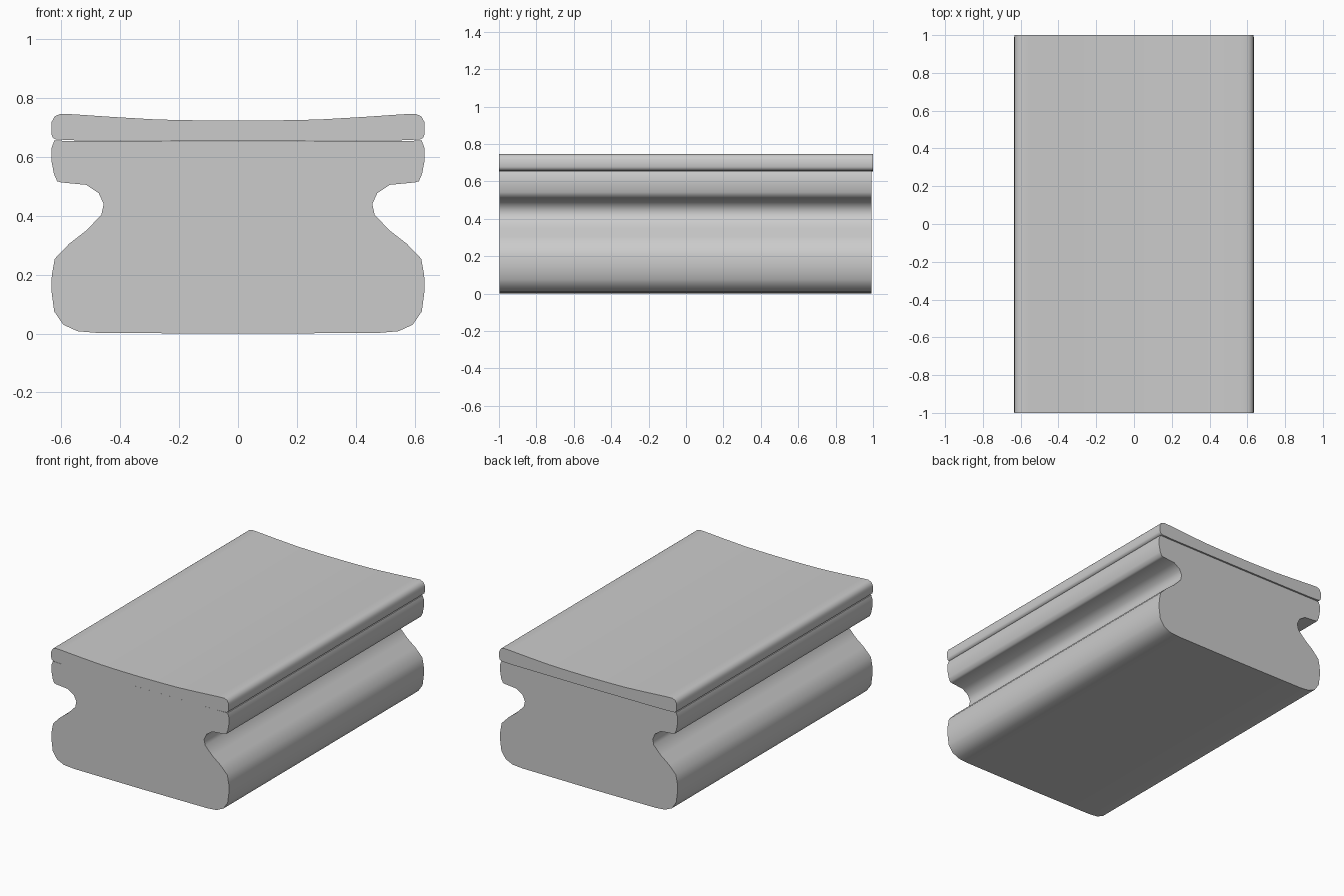
import bpy, bmesh, math

if "Cube" in bpy.data.objects:
    bpy.data.objects.remove(bpy.data.objects["Cube"])


def extrude_profile(name, half, y0, y1):
    """Mirror a right-half (x, z) outline across x = 0 and extrude it along y."""
    outline = half + [(-x, z) for x, z in reversed(half) if x > 1e-6]
    bm = bmesh.new()
    face = bm.faces.new([bm.verts.new((x, y0, z)) for x, z in outline])
    ext = bmesh.ops.extrude_face_region(bm, geom=[face], use_keep_orig=True)
    moved = [g for g in ext["geom"] if isinstance(g, bmesh.types.BMVert)]
    bmesh.ops.translate(bm, verts=moved, vec=(0, y1 - y0, 0))
    bmesh.ops.recalc_face_normals(bm, faces=bm.faces)
    mesh = bpy.data.meshes.new(name)
    bm.to_mesh(mesh)
    bm.free()
    obj = bpy.data.objects.new(name, mesh)
    bpy.context.collection.objects.link(obj)
    bpy.ops.object.select_all(action='DESELECT')
    obj.select_set(True)
    bpy.context.view_layer.objects.active = obj
    bpy.ops.object.shade_smooth_by_angle(angle=math.radians(60))
    return obj


# Body: rounded foot, side finger grooves and upper flange
body = [(0, 0), (0.475, 0.002), (0.545, 0.008), (0.593, 0.03), (0.624, 0.075),
        (0.634, 0.15), (0.632, 0.2), (0.622, 0.254), (0.573, 0.305),
        (0.515, 0.35), (0.464, 0.403), (0.456, 0.44), (0.473, 0.477),
        (0.515, 0.505), (0.6, 0.513), (0.614, 0.517), (0.625, 0.542),
        (0.633, 0.585), (0.633, 0.63), (0.624, 0.655), (0.55, 0.654), (0, 0.652)]
extrude_profile("grip_body", body, -0.997, 0.991)

# Top slab: rounded edges and a gently dished upper surface
dish = [(0.28 - 0.04 * i, 0.723 + 0.004 * ((0.28 - 0.04 * i) / 0.28) ** 2) for i in range(8)]
slab = [(0, 0.654), (0.36, 0.655), (0.55, 0.656), (0.618, 0.659), (0.629, 0.665),
        (0.633, 0.677), (0.633, 0.718), (0.622, 0.738), (0.602, 0.746),
        (0.56, 0.7445), (0.42, 0.735)] + dish
extrude_profile("dished_top", slab, -1.0, 1.0)
